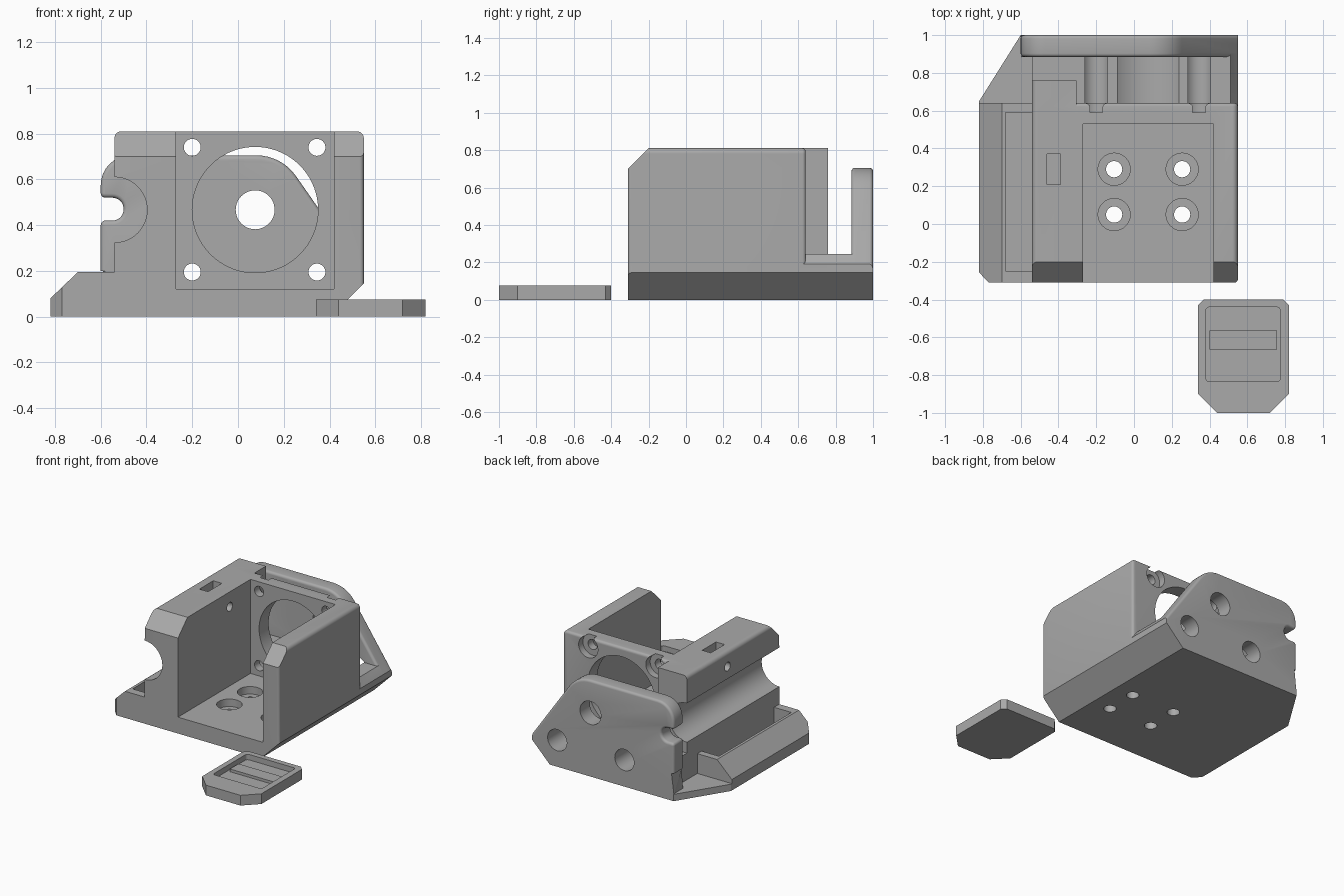
import bpy, bmesh, math
from mathutils import Vector

cube = bpy.data.objects.get("Cube")
if cube:
    bpy.data.objects.remove(cube, do_unlink=True)

grey = bpy.data.materials.new("plain grey")
grey.use_nodes = True
COLOUR = (0.40, 0.40, 0.40, 1)
grey.diffuse_color = COLOUR
grey.node_tree.nodes["Principled BSDF"].inputs["Base Color"].default_value = COLOUR


def rounded(points, steps=8):
    """Round every corner that carries a radius as third value."""
    out = []
    for i, p in enumerate(points):
        c = Vector(p[:2])
        if len(p) < 3:
            out.append(c)
            continue
        u = (Vector(points[i - 1][:2]) - c).normalized()
        v = (Vector(points[(i + 1) % len(points)][:2]) - c).normalized()
        half = u.angle(v) / 2
        mid = c + (u + v).normalized() * (p[2] / math.sin(half))
        reach = p[2] / math.tan(half)
        a, b = c + u * reach - mid, c + v * reach - mid
        turn = math.atan2(a.x * b.y - a.y * b.x, a.dot(b))
        for k in range(steps + 1):
            t = turn * k / steps
            out.append(mid + Vector((a.x * math.cos(t) - a.y * math.sin(t),
                                     a.x * math.sin(t) + a.y * math.cos(t))))
    return out


def prism(name, points, axis, lo, hi, soften=None, width=0.018):
    """Extrude a profile along an axis; soften picks end edges to round."""
    place = {"x": lambda p, t: (t, p[0], p[1]),
             "y": lambda p, t: (p[0], t, p[1]),
             "z": lambda p, t: (p[0], p[1], t)}[axis]
    outline = rounded(points)
    bm = bmesh.new()
    ends = [[bm.verts.new(place(p, t)) for p in outline] for t in (lo, hi)]
    for ring in ends:
        bm.faces.new(ring)
    n = len(outline)
    for i in range(n):
        j = (i + 1) % n
        bm.faces.new((ends[0][i], ends[0][j], ends[1][j], ends[1][i]))
    bmesh.ops.recalc_face_normals(bm, faces=bm.faces)
    if soften:
        edges = [e for e in bm.edges
                 if abs(e.verts[0].co.y - e.verts[1].co.y) < 1e-5
                 and all(soften(v.co) for v in e.verts)]
        bmesh.ops.bevel(bm, geom=edges, offset=width, segments=4,
                        profile=0.5, affect="EDGES")
    mesh = bpy.data.meshes.new(name)
    bm.to_mesh(mesh)
    bm.free()
    mesh.materials.append(grey)
    ob = bpy.data.objects.new(name, mesh)
    bpy.context.collection.objects.link(ob)
    return ob


def box(name, x, y, z):
    return prism(name, [(x[0], y[0]), (x[1], y[0]), (x[1], y[1]), (x[0], y[1])], "z", *z)


def rod(name, centre, r, axis, lo, hi, sides=48):
    ring = [(centre[0] + r * math.cos(math.tau * i / sides),
             centre[1] + r * math.sin(math.tau * i / sides)) for i in range(sides)]
    return prism(name, ring, axis, lo, hi)


def combine(target, tool, operation="DIFFERENCE"):
    mod = target.modifiers.new("shape", "BOOLEAN")
    mod.operation, mod.object, mod.solver = operation, tool, "EXACT"
    bpy.context.view_layer.objects.active = target
    bpy.ops.object.modifier_apply(modifier=mod.name)
    bpy.data.objects.remove(tool, do_unlink=True)


# Main block with side tray and chamfered lower edge
housing = prism("housing", [(-.82, 0), (-.82, .08), (-.70, .195), (-.54, .195),
                            (-.54, .81, .03), (.55, .81, .03), (.55, .145), (.405, 0)],
                "y", -.31, .64, lambda c: c.z > .77 or (c.x > .54 and c.z > .14))
combine(housing, prism("front_chamfer", [(-.4, .61), (-.2, .81), (-.2, .9), (-.4, .9)], "x", -.7, .7))
combine(housing, prism("corner_cut", [(-.9, -.17), (-.77, -.31), (-.77, -.4), (-.9, -.4)], "z", -.1, .5))
combine(housing, box("motor_bay", (-.27, .42), (-.5, .53), (.12, 1)))
combine(housing, box("tray_pocket", (-.68, -.54), (-.25, .59), (.06, .5)))

# Rear extension, base and end plate
SLOPE_FOOT = [(.55, .19), (.55, .145), (.405, 0)]
parts = [
    prism("wall_extension", [(-.54, .1), (-.54, .81, .03), (-.305, .81), (-.305, .1)], "y", .58, .76),
    prism("rear_floor", [(-.54, 0), (-.54, .245), (.511, .245)] + SLOPE_FOOT, "y", .6, .95),
    prism("corner_slab", [(-.82, .6), (-.82, .65), (-.60, 1), (.405, 1), (.405, .6)], "z", 0, .05),
    prism("end_plate", [(-.60, 0), (-.60, .2), (-.60, .42, .02), (-.50, .42, .049),
                        (-.50, .52, .049), (-.60, .52, .02), (-.60, .705, .13),
                        (.19, .705, .21)] + SLOPE_FOOT,
          "y", .885, 1, lambda c: c.z > .18),
]
for part in parts:
    combine(housing, part, "UNION")

# Rod groove, motor opening and shaft hole
combine(housing, rod("rod_groove", (-.54, .467), .143, "y", -.5, .82))
combine(housing, rod("motor_opening", (.075, .467), .275, "y", .4, .885, 72))
combine(housing, rod("shaft_hole", (.075, .467), .085, "y", .8, 1.1))

# Screw holes with access channels
for x in (-.2, .345):
    for z, end in ((.195, 1.1), (.74, .885)):
        combine(housing, rod("screw_hole", (x, z), .037, "y", .4, .7, 32))
        combine(housing, rod("screw_channel", (x, z), .078, "y", .59, end))

# Countersunk floor holes
for x in (-.105, .255):
    for y in (.05, .29):
        combine(housing, rod("floor_hole", (x, y), .043, "z", -.1, .3, 32))
        combine(housing, rod("floor_counterbore", (x, y), .085, "z", .065, .3))

# Nut slot and clamp screw hole in the thick wall
combine(housing, box("nut_slot", (-.46, -.39), (.21, .37), (.64, 1)))
combine(housing, rod("clamp_hole", (.29, .70), .032, "x", -.7, -.2, 32))

# Separate cover with recess and raised bar
cover = prism("cover", [(.34, -.90), (.44, -1), (.72, -1), (.82, -.90),
                        (.82, -.43), (.79, -.40), (.37, -.40), (.34, -.43)], "z", 0, .075)
combine(cover, prism("recess", [(.38, -.835, .02), (.775, -.835, .02),
                                (.775, -.44, .02), (.38, -.44, .02)], "z", .035, .2))
combine(cover, box("cover_bar", (.40, .757), (-.665, -.565), (.02, .055)), "UNION")

# Smooth the rounded areas and keep corners sharp
for ob in (housing, cover):
    bpy.ops.object.select_all(action="DESELECT")
    ob.select_set(True)
    bpy.context.view_layer.objects.active = ob
    bpy.ops.object.shade_smooth_by_angle(angle=math.radians(30))
